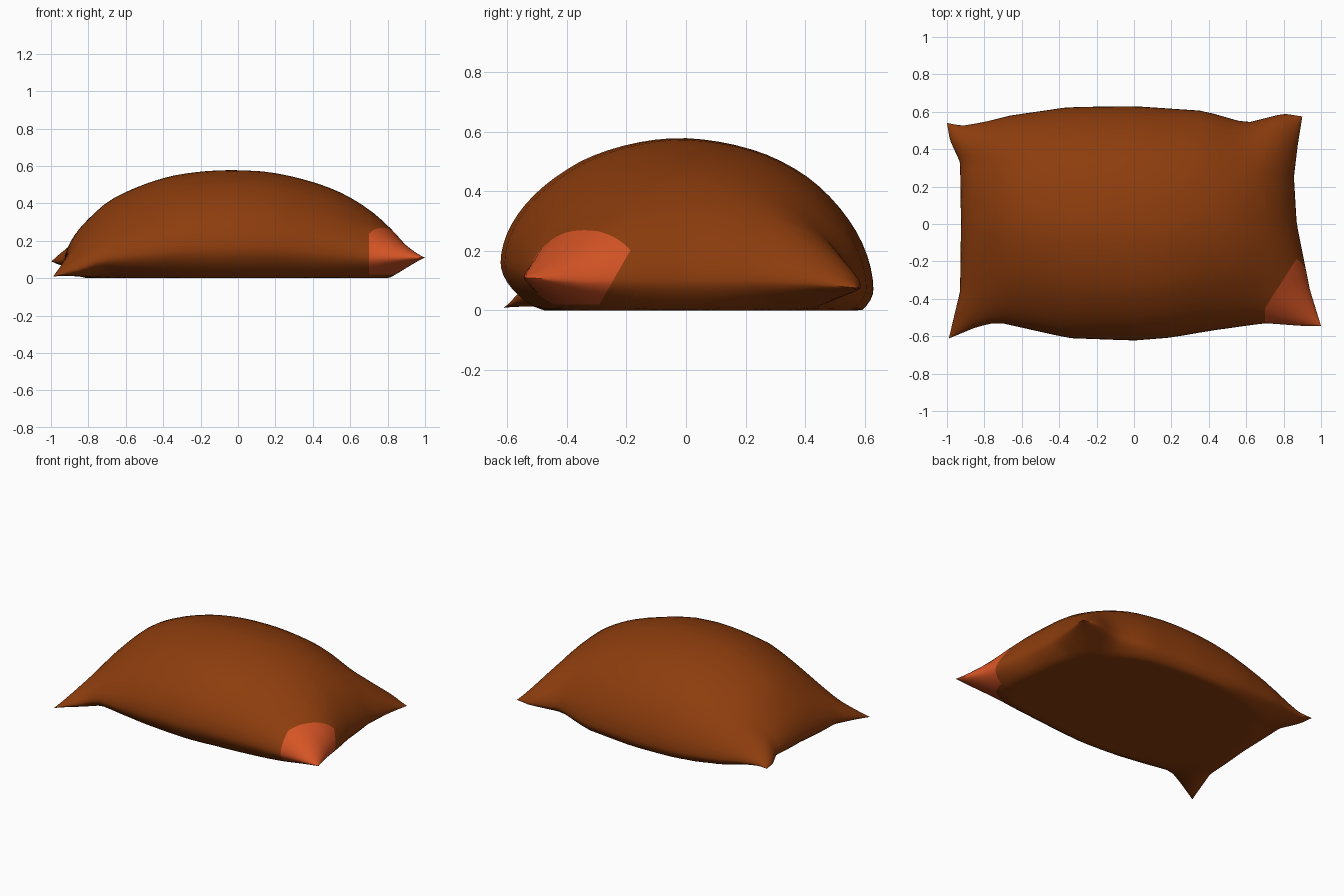
import bpy, bmesh, math
from mathutils import Vector

if "Cube" in bpy.data.objects:
    bpy.data.objects.remove(bpy.data.objects["Cube"])

N = 36  # divisions each way

# Seam line of the sack, one edge at a time: (x, y, z)
FRONT = [(-.99, -.612, .008), (-.84, -.55, .05), (-.73, -.525, .1), (-.35, -.61, .15), (0, -.623, .16),
         (.2, -.607, .16), (.4, -.572, .14), (.7, -.53, .11), (.9, -.545, .11), (1, -.545, .11)]
BACK = [(-1, .54, .09), (-.92, .525, .09), (-.8, .545, .09), (-.66, .58, .08), (-.35, .625, .07), (0, .63, .07),
        (.37, .605, .075), (.6, .54, .09), (.8, .59, .08), (.9, .575, .075)]
LEFT = [(-.99, -.612, .008), (-.93, -.36, .07), (-.925, 0, .1), (-.93, .33, .1), (-.985, .45, .09), (-1, .54, .09)]
RIGHT = [(1, -.545, .11), (.94, -.35, .1), (.87, 0, .1), (.855, .25, .1), (.875, .42, .09), (.9, .575, .075)]


def along(points, t, axis):
    """Point on an edge at fraction t measured along one axis."""
    a, b = points[0][axis], points[-1][axis]
    w = a + (b - a) * t
    for p, q in zip(points, points[1:]):
        if w <= q[axis] + 1e-9:
            return Vector(p).lerp(Vector(q), (w - p[axis]) / (q[axis] - p[axis]))
    return Vector(points[-1])


def seam_patch(s, t):
    """Surface spanning the four seam edges."""
    f, b = along(FRONT, s, 0), along(BACK, s, 0)
    l, r = along(LEFT, t, 1), along(RIGHT, t, 1)
    corners = Vector(FRONT[0]).lerp(Vector(FRONT[-1]), s).lerp(
        Vector(BACK[0]).lerp(Vector(BACK[-1]), s), t)
    return f.lerp(b, t) + l.lerp(r, s) - corners


def bulge(w, low, high, power):
    """Rounded profile from -1 to 1 with a different fullness on each side."""
    return max(0, 1 - abs(w) ** (low if w < 0 else high)) ** power


def material(name, rgb):
    m = bpy.data.materials.new(name)
    m.diffuse_color = (*rgb, 1)
    m.use_nodes = True
    m.node_tree.nodes["Principled BSDF"].inputs["Base Color"].default_value = m.diffuse_color
    return m


# Stuffed sack: domed top and flattened bottom sharing the seam
bm = bmesh.new()
top, bottom = {}, {}
height = .578 - seam_patch(.5, .5).z
for i in range(N + 1):
    for j in range(N + 1):
        u = math.sin(math.pi / 2 * (2 * i / N - 1))
        v = math.sin(math.pi / 2 * (2 * j / N - 1))
        p = seam_patch((u + 1) / 2, (v + 1) / 2)
        puff = bulge(u, 2, 2.4, .57) * bulge(v, 1.75, 2.35, .53) * (1 - .32 * u * u * v * v)
        top[i, j] = bm.verts.new((p.x, p.y, p.z + height * puff))
        if i in (0, N) or j in (0, N):
            bottom[i, j] = top[i, j]
        else:
            bottom[i, j] = bm.verts.new((p.x, p.y, max(0, p.z - (.25 - .04 * v) * puff)))
for i in range(N):
    for j in range(N):
        quad = [(i, j), (i + 1, j), (i + 1, j + 1), (i, j + 1)]
        bm.faces.new([top[k] for k in quad])
        bm.faces.new([bottom[k] for k in reversed(quad)])

# Coloured corner patch, cut cleanly along four planes
cuts = [(Vector((.7, -.5, 0)), Vector((1, 0, 0))),
        (Vector((.9, -.205, .17)), Vector((0, -1, .57))),
        (Vector((.7, -.45, 0)), Vector((.25, -.16, 0))),
        (Vector((.8, -.4, .02)), Vector((0, 0, 1)))]
for co, no in cuts:
    bmesh.ops.bisect_plane(bm, geom=bm.verts[:] + bm.edges[:] + bm.faces[:],
                           dist=1e-5, plane_co=co, plane_no=no)
bm.normal_update()
for f in bm.faces:
    f.smooth = True
    c = f.calc_center_median()
    if all((c - co).dot(no) > 0 for co, no in cuts):
        f.material_index = 1

mesh = bpy.data.meshes.new("sack")
bm.to_mesh(mesh)
bm.free()
mesh.materials.append(material("brown cloth", (.265, .046, .004)))
mesh.materials.append(material("orange patch", (.66, .088, .018)))
sack = bpy.data.objects.new("sack", mesh)
bpy.context.collection.objects.link(sack)
bpy.context.view_layer.objects.active = sack
sack.select_set(True)
bpy.ops.object.shade_smooth_by_angle(angle=math.radians(50))
